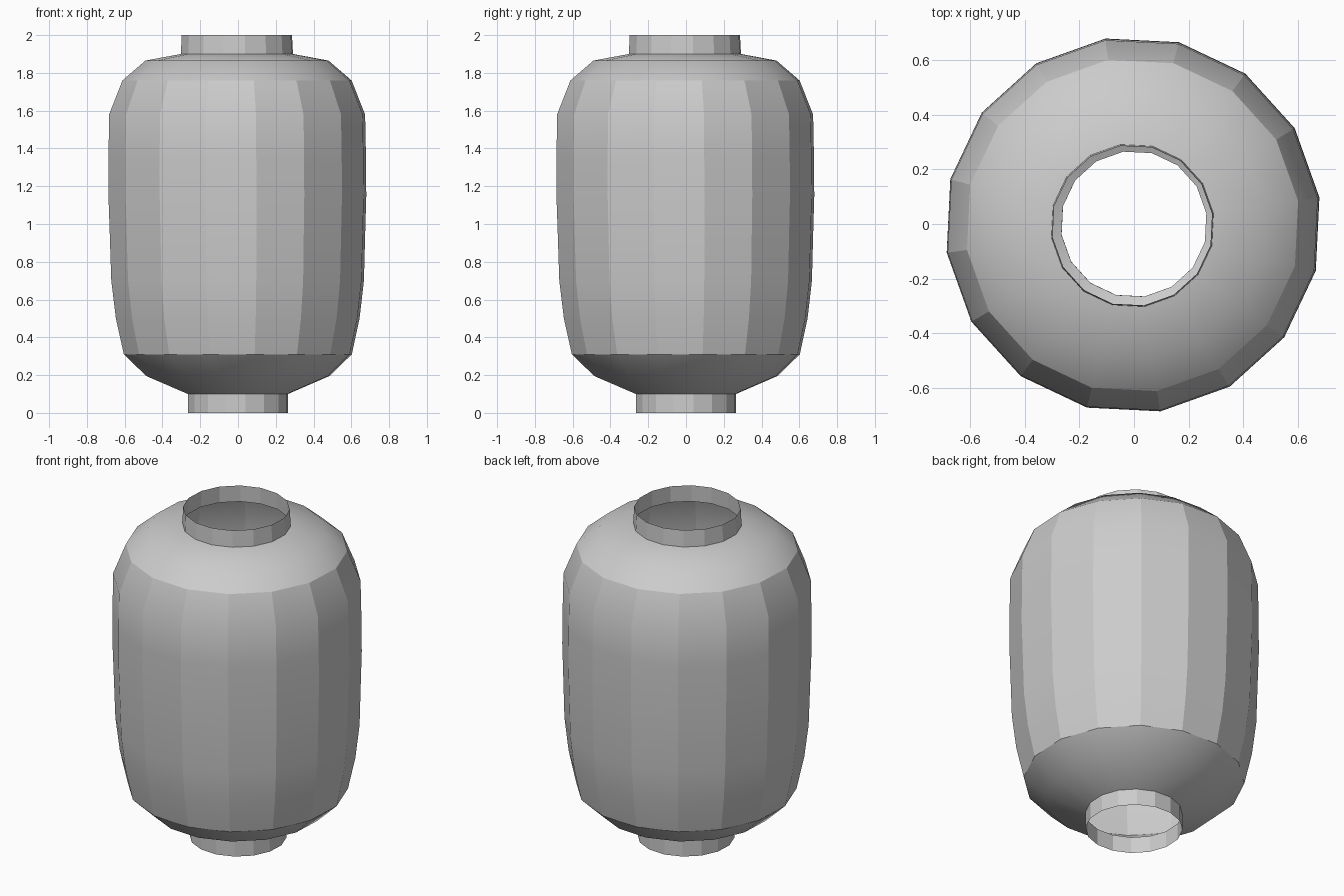
import bpy, bmesh, math

if "Cube" in bpy.data.objects:
    bpy.data.objects.remove(bpy.data.objects["Cube"])

SIDES, TURN, LEAN = 16, math.radians(8.4), -0.003

paper = bpy.data.materials.new("plain grey")
paper.use_nodes = True
paper.diffuse_color = (0.6, 0.6, 0.6, 1)
paper.node_tree.nodes["Principled BSDF"].inputs["Base Color"].default_value = (0.6, 0.6, 0.6, 1)


def lathe(name, profile, creases=(), sharp_from=0, sharp_to=2):
    """Open shell from (radius, height) points; sharp rings and upright edges."""
    bm = bmesh.new()
    rings = []
    for r, z in profile:
        rings.append([bm.verts.new((r * math.cos(TURN + a) + LEAN * z,
                                    r * math.sin(TURN + a) + LEAN * z, z))
                      for a in (math.tau * i / SIDES for i in range(SIDES))])
    for low, high in zip(rings, rings[1:]):
        for i in range(SIDES):
            j = (i + 1) % SIDES
            bm.faces.new((low[i], low[j], high[j], high[i])).smooth = True
    for e in bm.edges:
        z0, z1 = sorted(v.co.z for v in e.verts)
        if z1 - z0 < 0.001:
            e.smooth = not any(abs(z0 - c) < 0.001 for c in creases)
        else:
            e.smooth = not (z0 > sharp_from - 0.001 and z1 < sharp_to + 0.001)
    mesh = bpy.data.meshes.new(name)
    bm.to_mesh(mesh)
    bm.free()
    mesh.materials.append(paper)
    bpy.context.collection.objects.link(bpy.data.objects.new(name, mesh))


# Faceted, vertically rounded lantern shade
lathe("lantern_shade",
      [(0.268, 0.1), (0.49, 0.195), (0.61, 0.31), (0.652, 0.5), (0.676, 0.7),
       (0.685, 1.0), (0.69, 1.15), (0.689, 1.35), (0.685, 1.58),
       (0.613, 1.76), (0.49, 1.865), (0.3, 1.9)],
      creases=(0.31, 1.76), sharp_from=0.31, sharp_to=1.76)

# Open collars at both ends
lathe("top_collar", [(0.3, 1.9), (0.295, 2.0)])
lathe("bottom_collar", [(0.268, 0), (0.268, 0.1)])
